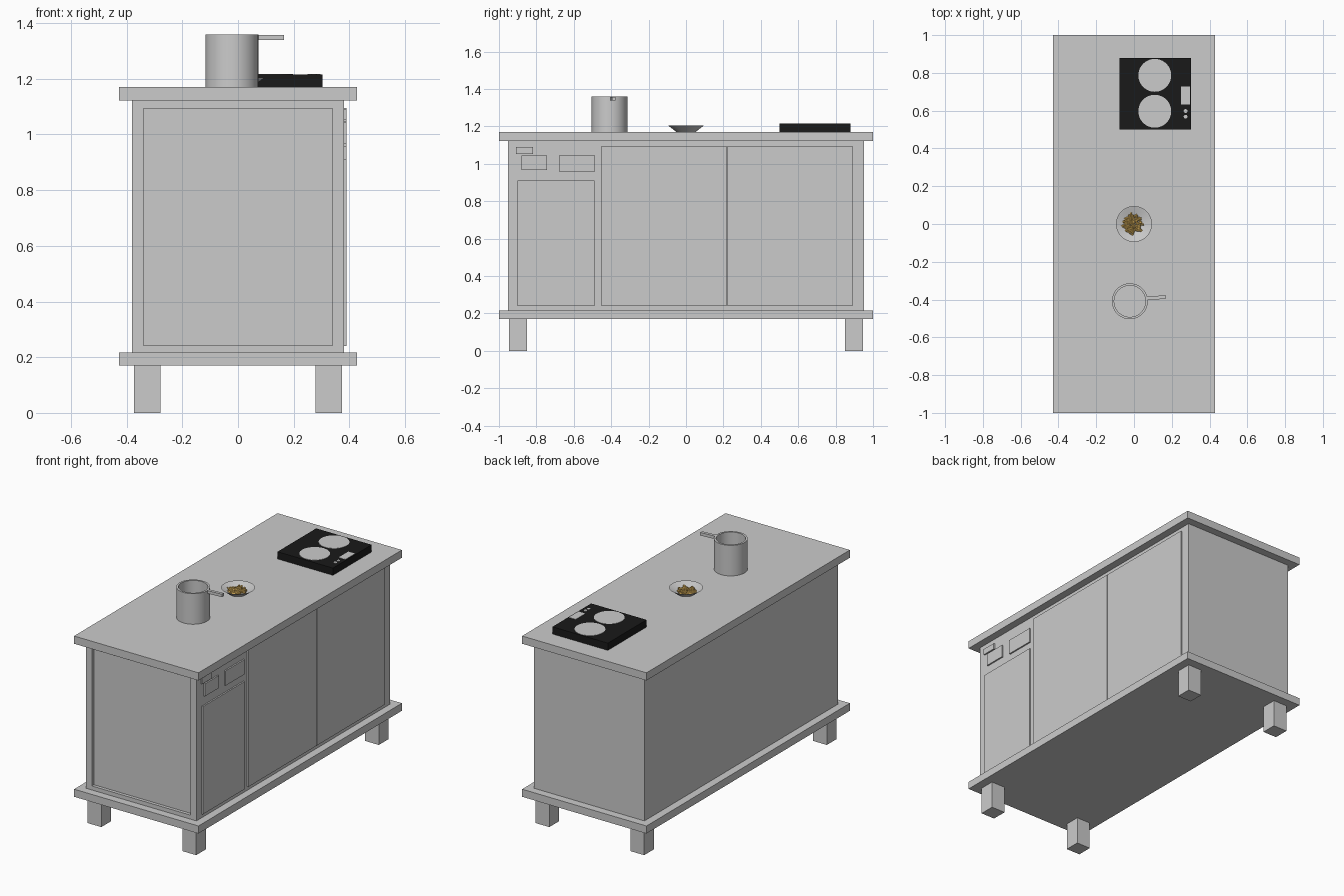
import bpy, bmesh, math, random
from mathutils import Vector, Matrix

if "Cube" in bpy.data.objects:
    bpy.data.objects.remove(bpy.data.objects["Cube"])


def material(name, rgb):
    m = bpy.data.materials.new(name)
    m.diffuse_color = (*rgb, 1)
    m.use_nodes = True
    m.node_tree.nodes["Principled BSDF"].inputs["Base Color"].default_value = m.diffuse_color
    return m


LIGHT = material("light_grey", (0.8, 0.8, 0.8))
BLACK = material("black_glass", (0.01, 0.01, 0.01))
GOLD = material("pasta_gold", (0.8, 0.5, 0.12))


def finish(name, bm, mat=None, smooth=False):
    bmesh.ops.recalc_face_normals(bm, faces=bm.faces)
    me = bpy.data.meshes.new(name)
    bm.to_mesh(me)
    bm.free()
    ob = bpy.data.objects.new(name, me)
    bpy.context.collection.objects.link(ob)
    if mat:
        me.materials.append(mat)
    if smooth:
        bpy.context.view_layer.objects.active = ob
        ob.select_set(True)
        bpy.ops.object.shade_smooth_by_angle(angle=math.radians(35))
        ob.select_set(False)
    return ob


def box_bm(x, y, z):
    """Box from (min, max) pairs."""
    bm = bmesh.new()
    lo, hi = Vector((x[0], y[0], z[0])), Vector((x[1], y[1], z[1]))
    bmesh.ops.create_cube(bm, size=1, matrix=Matrix.Translation((lo + hi) / 2)
                          @ Matrix.Diagonal((*(hi - lo), 1)))
    return bm


def box(name, x, y, z, mat=None):
    return finish(name, box_bm(x, y, z), mat)


def lathe(name, profile, centre, mat=None, steps=48):
    """Revolve (radius, z) points about a vertical axis."""
    bm = bmesh.new()
    vs = [bm.verts.new((r, 0, z)) for r, z in profile]
    es = [bm.edges.new(p) for p in zip(vs, vs[1:])]
    bmesh.ops.spin(bm, geom=vs + es, cent=(0, 0, 0), axis=(0, 0, 1),
                   angle=math.tau, steps=steps)
    bmesh.ops.remove_doubles(bm, verts=bm.verts, dist=1e-5)
    bmesh.ops.translate(bm, verts=bm.verts, vec=(*centre, 0))
    return finish(name, bm, mat, True)


# Slabs and legs
box("base_slab", (-0.428, 0.428), (-1, 1), (0.17, 0.217))
box("worktop", (-0.428, 0.428), (-1, 1), (1.122, 1.17))
for sx, side in ((-1, "left"), (1, "right")):
    for sy, end in ((-1, "front"), (1, "back")):
        box(f"{end}_{side}_leg", sorted((sx * 0.279, sx * 0.374)),
            sorted((sy * 0.85, sy * 0.945)), (0, 0.17))

# Cabinet body with a recessed front panel
bm = box_bm((-0.38, 0.38), (-0.951, 0.951), (0.217, 1.122))
front = min(bm.faces, key=lambda f: f.calc_center_median().y)
bmesh.ops.inset_region(bm, faces=[front], thickness=0.04)
inner = front.verts[:]
for v in inner:
    v.co.x = math.copysign(0.34, v.co.x)
    v.co.z = 1.094 if v.co.z > 0.7 else 0.242
wall = bmesh.ops.extrude_discrete_faces(bm, faces=[front])["faces"][0]
bmesh.ops.translate(bm, verts=wall.verts, vec=(0, 0.02, 0))
finish("cabinet_body", bm)

# Doors on the right side
for name, y, top in (("small_door", (-0.902, -0.49), 0.911),
                     ("middle_door", (-0.453, 0.216), 1.096),
                     ("back_door", (0.222, 0.891), 1.096)):
    box(name, (0.37, 0.389), y, (0.241, top))

# Light plates above the small door
for name, y, z in (("upper_plate", (-0.908, -0.817), (1.053, 1.09)),
                   ("lower_plate", (-0.88, -0.742), (0.967, 1.045)),
                   ("wide_plate", (-0.677, -0.49), (0.956, 1.048))):
    box(name, (0.37, 0.389), y, z, LIGHT)

# Cooktop with burners and controls
box("cooktop", (-0.078, 0.303), (0.50, 0.88), (1.17, 1.215), BLACK)
box("control_display", (0.25, 0.297), (0.632, 0.727), (1.21, 1.217), LIGHT)
for name, x, y, r in (("burner_back", 0.11, 0.787, 0.087),
                      ("burner_front", 0.11, 0.597, 0.087),
                      ("button_back", 0.273, 0.598, 0.01),
                      ("button_front", 0.273, 0.568, 0.01)):
    lathe(name, [(0, 1.21), (r, 1.21), (r, 1.217), (0, 1.217)], (x, y), LIGHT)

# Saucepan and handle
lathe("saucepan", [(0, 1.17), (0.095, 1.17), (0.095, 1.36), (0.083, 1.36),
                   (0.083, 1.182), (0, 1.182)], (-0.022, -0.409))
bm = box_bm((0.064, 0.166), (-0.402, -0.383), (1.34, 1.358))
for v in bm.verts:
    v.co.y += 0.006 if v.co.x > 0.1 else -0.002
finish("saucepan_handle", bm)

# Dish with pasta
lathe("dish", [(0, 1.17), (0.05, 1.17), (0.095, 1.204), (0.09, 1.204),
               (0.048, 1.176), (0, 1.176)], (0, 0), LIGHT)
random.seed(4)
bm = bmesh.new()
for i in range(42):
    # each piece is a short bent tube lying in the dish
    r = 0.046 * math.sqrt((i + 0.5) / 42)
    a = i * 2.4
    turn = random.uniform(0, math.tau)
    tube = bmesh.ops.create_cone(bm, cap_ends=True, segments=8, radius1=0.006,
                                 radius2=0.006, depth=0.034)["verts"]
    cuts = bmesh.ops.bisect_plane(
        bm, geom=tube + list({e for v in tube for e in v.link_edges})
        + list({f for v in tube for f in v.link_faces}),
        plane_co=(0, 0, 0), plane_no=(0, 0, 1))["geom_cut"]
    tube += [g for g in cuts if isinstance(g, bmesh.types.BMVert)]
    for v in tube:
        v.co.x += 12 * v.co.z ** 2
    place = (Matrix.Translation((r * math.cos(a) - 0.006, r * math.sin(a),
                                 1.197 - 0.15 * r + random.uniform(-0.01, 0)))
             @ Matrix.Rotation(turn, 4, 'Z')
             @ Matrix.Rotation(math.pi / 2 + random.uniform(-0.2, 0.2), 4, 'Y')
             @ Matrix.Rotation(math.pi / 2, 4, 'Z'))
    bmesh.ops.transform(bm, matrix=place, verts=tube)
finish("pasta", bm, GOLD, True)
